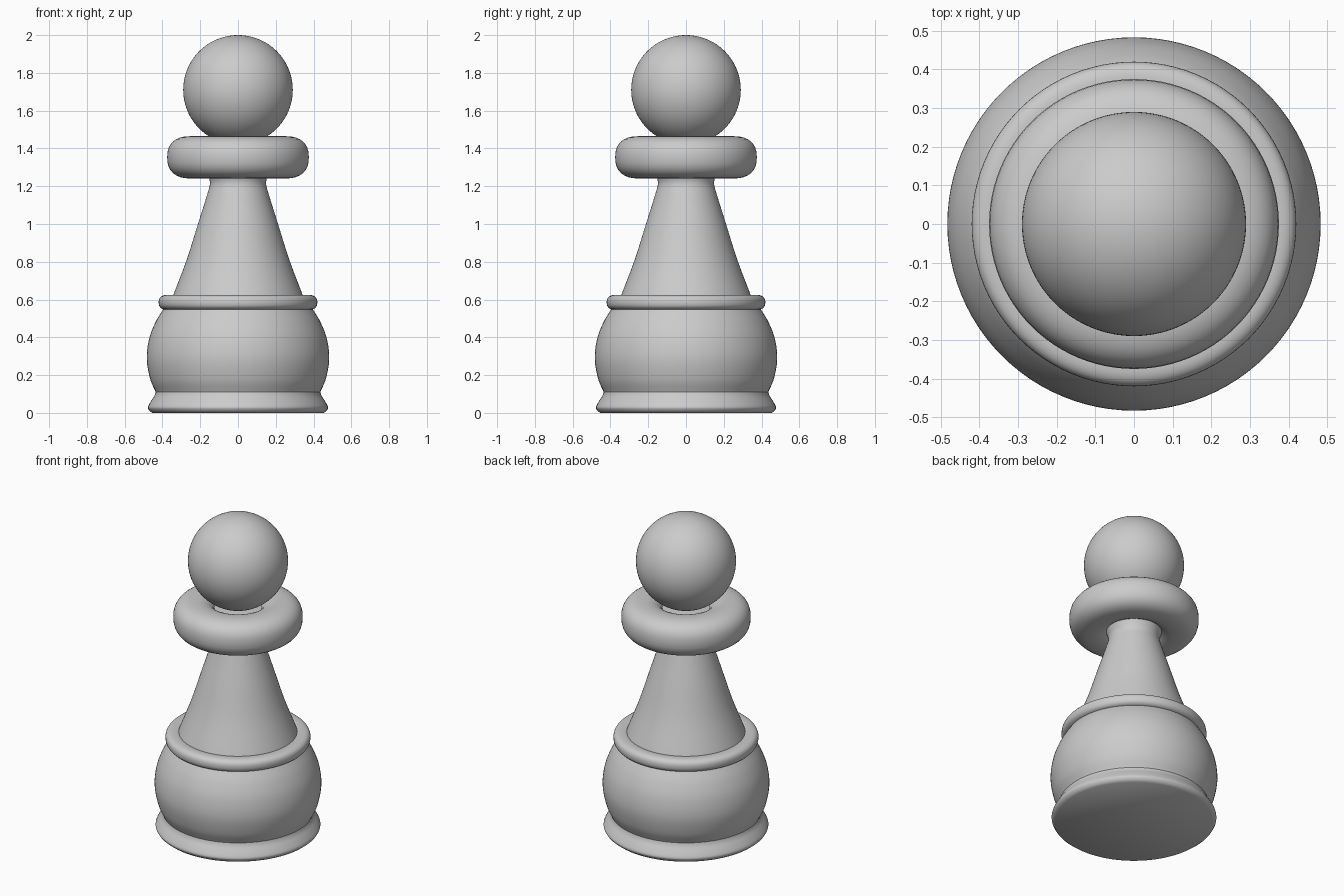
import bpy
import bmesh
from math import sin, cos, pi, radians, copysign

cube = bpy.data.objects.get("Cube")
if cube:
    bpy.data.objects.remove(cube, do_unlink=True)

# Single grey finish
grey = bpy.data.materials.new("plain grey")
GREY = (0.6, 0.6, 0.6, 1)
grey.diffuse_color = GREY
grey.use_nodes = True
grey.node_tree.nodes["Principled BSDF"].inputs["Base Color"].default_value = GREY

STEPS = 96


def turn(name, profile, closed=False):
    """Lathe a (radius, height) profile around z."""
    bm = bmesh.new()
    verts = [bm.verts.new((r, 0, z)) for r, z in profile]
    pairs = list(zip(verts, verts[1:]))
    if closed:
        pairs.append((verts[-1], verts[0]))
    edges = [bm.edges.new(p) for p in pairs]
    bmesh.ops.spin(bm, geom=verts + edges, cent=(0, 0, 0), axis=(0, 0, 1),
                   angle=2 * pi, steps=STEPS, use_merge=True)
    bmesh.ops.remove_doubles(bm, verts=bm.verts[:], dist=1e-5)
    bmesh.ops.recalc_face_normals(bm, faces=bm.faces[:])
    mesh = bpy.data.meshes.new(name)
    bm.to_mesh(mesh)
    bm.free()
    obj = bpy.data.objects.new(name, mesh)
    bpy.context.collection.objects.link(obj)
    finish(obj)


def finish(obj):
    obj.data.materials.append(grey)
    bpy.ops.object.select_all(action="DESELECT")
    obj.select_set(True)
    bpy.context.view_layer.objects.active = obj
    bpy.ops.object.shade_smooth_by_angle(angle=radians(40))


def ring_section(radius, height, half_width, half_height, power, count=32):
    """Rounded-square cross-section for a ring."""
    def soft(v):
        return copysign(abs(v) ** (2 / power), v)
    angles = [2 * pi * i / count for i in range(count)]
    return [(radius + half_width * soft(cos(a)), height + half_height * soft(sin(a)))
            for a in angles]


def smooth_path(points, count=8):
    """Catmull-Rom curve through a few profile points."""
    def extend(a, b):
        return tuple(2 * p - q for p, q in zip(a, b))
    pts = [extend(points[0], points[1]), *points, extend(points[-1], points[-2])]
    out = []
    for a, b, c, d in zip(pts, pts[1:], pts[2:], pts[3:]):
        for i in range(count):
            t = i / count
            out.append(tuple(
                (2 * q + (r - p) * t + (2 * p - 5 * q + 4 * r - s) * t ** 2
                 + (3 * q - p - 3 * r + s) * t ** 3) / 2
                for p, q, r, s in zip(a, b, c, d)))
    return out + [points[-1]]


# Flared foot with a flat underside
foot_side = smooth_path([(0.47, 0.012), (0.477, 0.03), (0.462, 0.06),
                         (0.443, 0.09), (0.435, 0.112)], 4)
turn("foot", [(0, 0), (0.455, 0), *foot_side, (0, 0.112)])

# Bulging body
body_side = smooth_path([(0.433, 0.105), (0.465, 0.18), (0.483, 0.285),
                         (0.471, 0.39), (0.437, 0.48), (0.392, 0.555)])
turn("body", [(0, 0.105), *body_side, (0, 0.555)])

# Thin bead above the body
turn("bead", ring_section(0.37, 0.585, 0.05, 0.04, 2.5), closed=True)

# Tapering neck, flaring slightly under the collar
neck_side = smooth_path([(0.355, 0.58), (0.342, 0.625), (0.272, 0.81), (0.212, 1.0),
                         (0.165, 1.15), (0.149, 1.21), (0.155, 1.25), (0.17, 1.29)])
turn("neck", [(0, 0.58), *neck_side, (0.2, 1.4), (0, 1.44)])

# Thick rounded collar
turn("collar", ring_section(0.25, 1.353, 0.125, 0.112, 2.4), closed=True)

# Ball head
bpy.ops.mesh.primitive_uv_sphere_add(segments=STEPS, ring_count=48, radius=0.29,
                                     location=(0, 0, 1.71))
head = bpy.context.object
head.name = "head"
finish(head)
